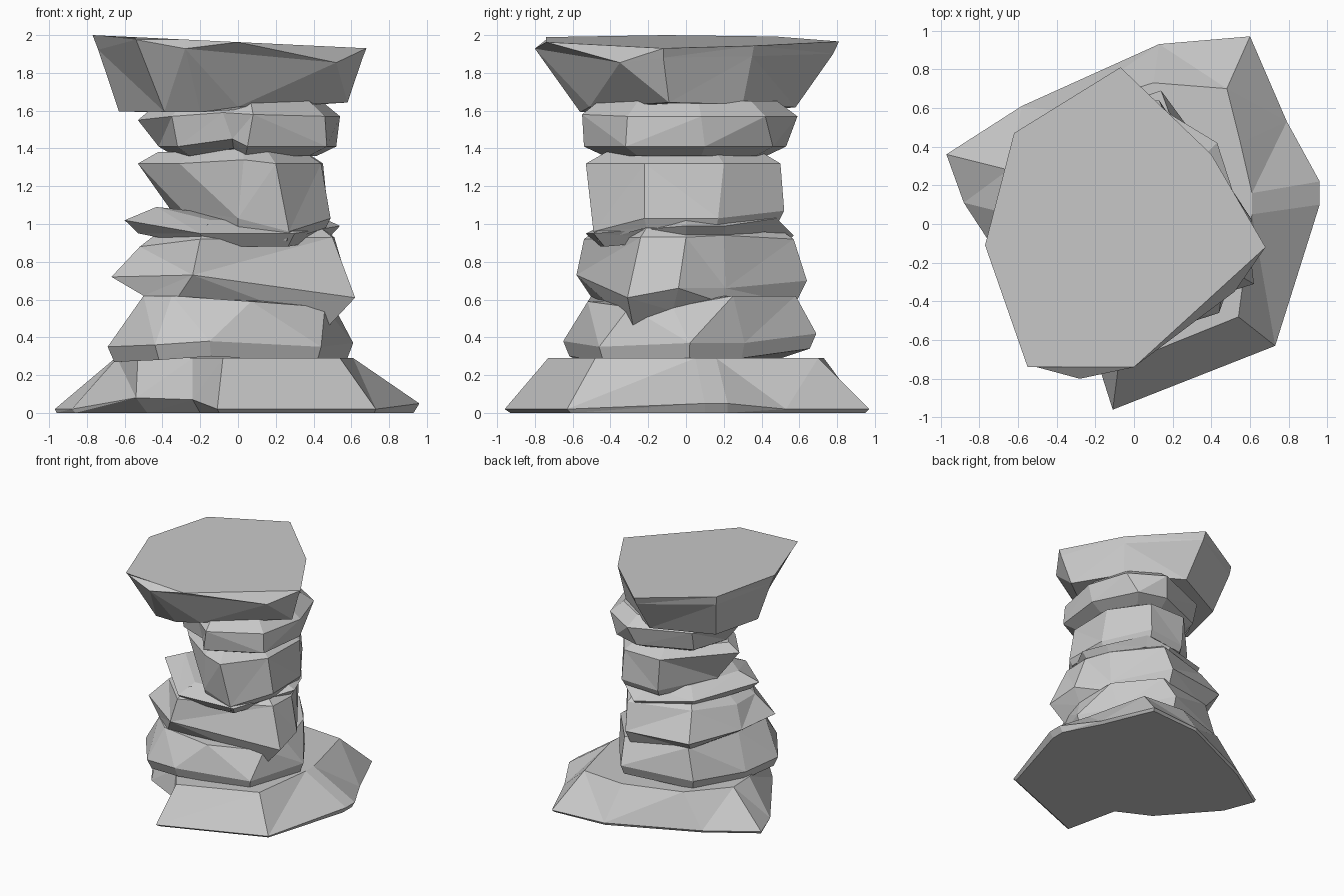
import bpy
import bmesh
from mathutils import Vector

default_cube = bpy.data.objects.get("Cube")
if default_cube:
    bpy.data.objects.remove(default_cube, do_unlink=True)

# One plain grey stone for the whole pillar
stone = bpy.data.materials.new("grey_stone")
stone.use_nodes = True
stone_colour = (0.58, 0.58, 0.58, 1)
stone.diffuse_color = stone_colour
stone.node_tree.nodes["Principled BSDF"].inputs["Base Color"].default_value = stone_colour


def ring(outline, height, tilt=0.0, scale=1.0):
    """Ring from an outline in hundredths; a third value lifts that corner,
    and tilt slopes the whole ring along x."""
    points = []
    for x, y, *lift in outline:
        x, y = x * scale / 100, y * scale / 100
        points.append(Vector((x, y, height + tilt * x + sum(lift) / 100)))
    return points


def loft(name, *rings):
    """Skin a stack of equal-length rings, listed bottom to top, with flat facets."""
    bm = bmesh.new()
    loops = [[bm.verts.new(point) for point in points] for points in rings]
    for lower, upper in zip(loops, loops[1:]):
        for i in range(len(lower)):
            j = (i + 1) % len(lower)
            bm.faces.new((lower[i], lower[j], upper[j], upper[i]))
    sides = list(bm.faces)
    bm.faces.new(reversed(loops[0]))
    bm.faces.new(loops[-1])
    bmesh.ops.triangulate(bm, faces=sides, quad_method='SHORT_EDGE')
    bmesh.ops.recalc_face_normals(bm, faces=bm.faces)
    mesh = bpy.data.meshes.new(name)
    bm.to_mesh(mesh)
    bm.free()
    mesh.materials.append(stone)
    rock = bpy.data.objects.new(name, mesh)
    bpy.context.collection.objects.link(rock)


# Wide foot slab, undercut along its front right edge
foot_sole = [(-96, 35), (-86, 9), (-48, -34), (-20, -48), (-10, -93), (72, -61),
             (93, 10), (93, 22), (77, 52), (59, 95), (13, 92), (-57, 60)]
foot_rim = [(-97, 36), (-88, 11), (-54, -41, 6), (-24, -55, 5), (-11, -96), (73, -63),
            (96, 10, 3), (96, 22, 3), (79, 53), (60, 97), (13, 93), (-58, 61)]
foot_top = [(-65, 28), (-64, 5), (-53, -34), (-24, -50), (-8, -73), (54, -48),
            (61, 5), (61, 16), (55, 42), (48, 70), (10, 73), (-38, 58)]
loft("foot_slab",
     ring(foot_sole, 0.0),
     ring(foot_rim, 0.02),
     ring(foot_top, 0.29))

# Lower stone, flared near its base
lower_flare = [(61, 2, 2), (42, 31, 2), (14, 69, 7), (-42, 50, 1), (-64, 10),
               (-69, -27), (-44, -61, 1), (-15, -65, 3), (44, -46)]
lower_top = [(51, -7, -6), (45, 25), (18, 58), (-35, 47), (-50, 0),
             (-50, -36), (-35, -50), (7, -52, -3), (46, -30, -6)]
loft("lower_stone",
     ring(lower_flare, 0.27, scale=0.95),
     ring(lower_flare, 0.35),
     ring(lower_top, 0.62))

# Middle stone, the widest of the shaft, dipping at the front left corner
middle_sole = [(50, -7, -6), (42, 20, -2), (12, 58, -2), (-35, 45), (-50, 0, 2),
               (-50, -36, 2), (-32, -50, 1), (48, -28, -14)]
middle_belly = [(59, -4, -4), (42, 21, -4), (13, 64), (-42, 56), (-60, 10),
                (-67, -26, 2), (-24, -58, 3), (62, -31, -9)]
middle_top = [(51, 0, 1), (42, 20, 2), (16, 57), (-35, 42), (-52, 5, -4),
              (-52, -20, -4), (-20, -54), (50, -24, 1)]
loft("middle_stone",
     ring(middle_sole, 0.60),
     ring(middle_belly, 0.70),
     ring(middle_top, 0.92),
     ring(middle_top, 1.0, scale=0.8))

# Thin ledge poking out at the back and right of the shaft
ledge_rim = [(54, 0), (46, 21), (26, 48, 4), (10, 57, -5), (-35, 40),
             (-60, -14, 3), (-20, -53, -4), (30, -49, -4)]
loft("middle_ledge",
     ring(ledge_rim, 0.92, scale=0.88),
     ring(ledge_rim, 0.99),
     ring(ledge_rim, 1.06, scale=0.72))

# Upper stone, tapering down towards the right-hand side
upper_foot = [(49, -22), (48, 17), (25, 52, 4), (-8, 50, 2), (-36, 8, 5),
              (-30, -12, 5), (0, -46), (27, -49, -7)]
upper_rim = [(44, -22), (45, 20), (24, 50), (-10, 50), (-53, 3),
             (-31, -23), (3, -49, 2), (20, -53)]
loft("upper_stone",
     ring(upper_foot, 0.98, scale=0.95),
     ring(upper_foot, 1.03),
     ring(upper_rim, 1.32),
     ring(upper_rim, 1.38, scale=0.8))

# Neck stone under the cap, notched at the front
neck_foot = [(47, -32), (52, 10), (34, 46), (10, 53), (-32, 35),
             (-42, 5), (-32, -28), (-3, -44, 4), (5, -54)]
neck_rim = [(46, -31), (54, 8), (43, 42), (15, 59), (-33, 39),
            (-53, 5, -2), (-35, -29), (-8, -43, 2), (8, -55, 1)]
loft("neck_stone",
     ring(neck_foot, 1.36, scale=0.8),
     ring(neck_foot, 1.41),
     ring(neck_rim, 1.57),
     ring(neck_rim, 1.65, scale=0.82))

# Flaring cap slab with a sloping top and a chipped front left corner
cap_foot = [(-63, -8), (-39, -56, -1), (-20, -56, -2), (0, -51), (58, -9),
            (36, 30), (-6, 58), (-53, 35)]
cap_chip = [(-74, -10), (-54, -73, 6), (-28, -80, 2), (52, -35, -3), (66, -12),
            (39, 35), (-7, 78), (-61, 46)]
cap_top = [(-77, -11), (-55, -74), (-28, -74), (0, -74), (68, -12),
           (40, 36), (-7, 81), (-62, 47)]
loft("cap_slab",
     ring(cap_foot, 1.62, tilt=0.04),
     ring(cap_chip, 1.90, tilt=-0.03),
     ring(cap_top, 1.963, tilt=-0.048))
